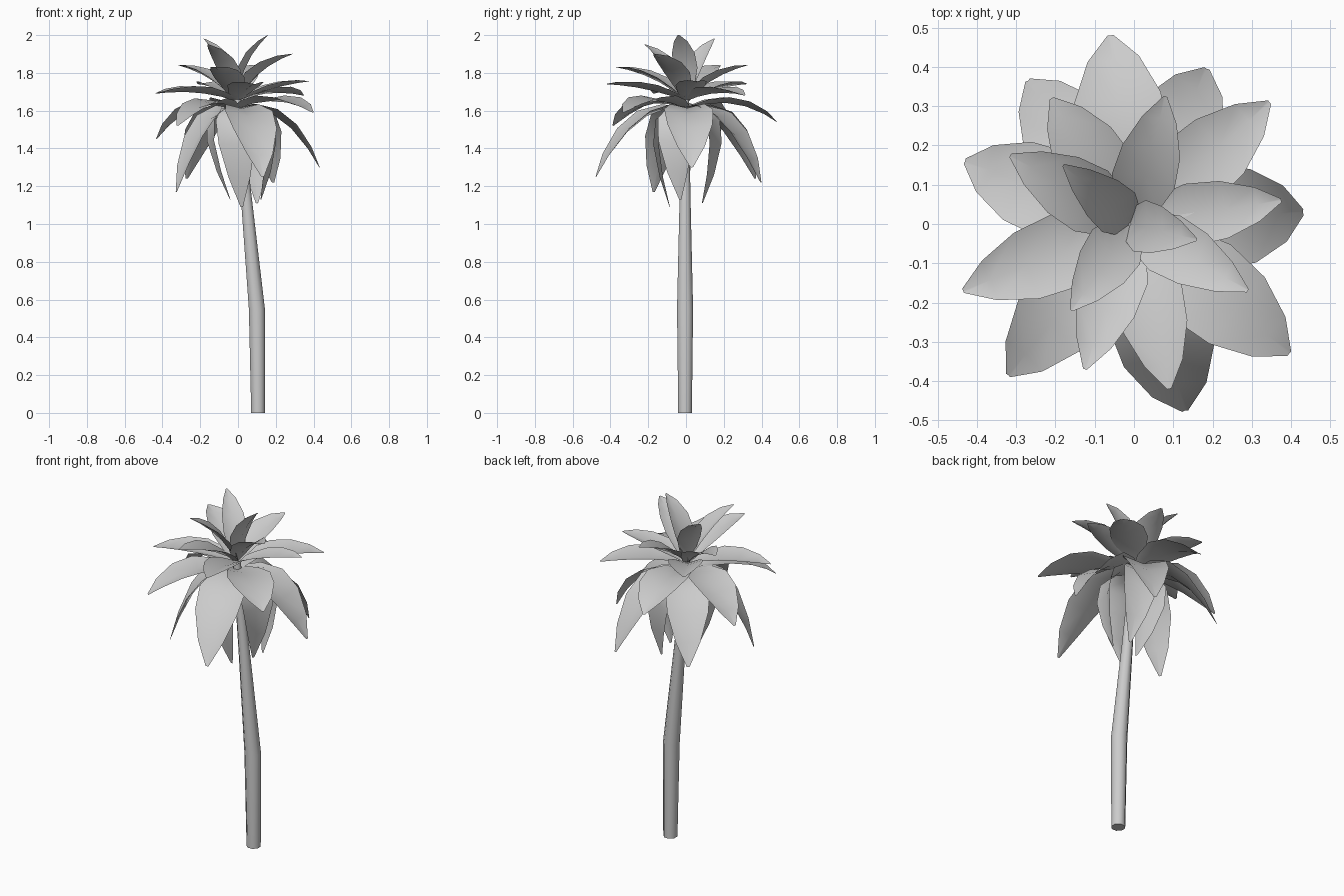
import bpy, bmesh, math
from mathutils import Vector

if "Cube" in bpy.data.objects:
    bpy.data.objects.remove(bpy.data.objects["Cube"])


def finish(bm, name):
    bmesh.ops.recalc_face_normals(bm, faces=bm.faces)
    me = bpy.data.meshes.new(name)
    bm.to_mesh(me)
    bm.free()
    for p in me.polygons:
        p.use_smooth = True
    ob = bpy.data.objects.new(name, me)
    bpy.context.collection.objects.link(ob)
    return ob


# Trunk: eight-sided tube that leans after a bend
def trunk():
    bm = bmesh.new()
    rings = []
    for x, z, r in [(0.106, 0, 0.039), (0.10, 0.55, 0.046), (0.043, 1.15, 0.031), (-0.005, 1.66, 0.022)]:
        rings.append([bm.verts.new((x + r * math.cos(a), -0.005 + r * math.sin(a), z))
                      for a in [math.tau * (i + 0.5) / 8 for i in range(8)]])
    for a, b in zip(rings, rings[1:]):
        for i in range(8):
            j = (i + 1) % 8
            bm.faces.new((a[i], a[j], b[j], b[i]))
    bm.faces.new(rings[0])
    bm.faces.new(rings[-1])
    ob = finish(bm, "trunk")
    bpy.context.view_layer.objects.active = ob
    ob.select_set(True)
    bpy.ops.object.shade_smooth_by_angle(angle=math.radians(50))


# Leaf: pointed blade, creased along an arched midrib from the crown to its tip
PROFILE = [(0, 0.25), (0.2, 0.7), (0.42, 1.0), (0.64, 0.92), (0.85, 0.55), (1, 0.06)]


def leaf(name, tip, half_width, reach, base_z, lift_z, facing=None, fold=0.35):
    tip = Vector(tip)
    out = Vector(facing or (tip.x, tip.y)).to_3d().normalized()
    p0 = Vector((-0.01, 0, base_z))
    p1 = out * reach
    p1.z = lift_z
    side = Vector((-out.y, out.x, 0))
    bm = bmesh.new()
    rows = []
    for u, w in PROFILE:
        p = p0 * (1 - u) ** 2 + p1 * 2 * u * (1 - u) + tip * u * u
        tangent = ((p1 - p0) * (1 - u) + (tip - p1) * u).normalized()
        normal = tangent.cross(side).normalized()
        h = w * half_width
        rows.append([bm.verts.new(p + side * s * h + normal * abs(s) * h * fold) for s in (-1, 0, 1)])
    for a, b in zip(rows, rows[1:]):
        for i in range(2):
            bm.faces.new((a[i], a[i + 1], b[i + 1], b[i]))
    finish(bm, name)


trunk()

# Upright and spreading leaves: tip x, y, z, half width, reach and height of the arch
upper = [
    (0.16, -0.04, 2.0, 0.067, 0.02, 1.87), (-0.18, 0.15, 1.98, 0.065, 0.05, 1.85),
    (-0.16, -0.22, 1.95, 0.075, 0.09, 1.84), (0.29, -0.17, 1.90, 0.08, 0.11, 1.83),
    (0.08, 0.325, 1.84, 0.082, 0.14, 1.79), (-0.315, 0.175, 1.84, 0.088, 0.15, 1.79),
    (-0.125, -0.37, 1.83, 0.085, 0.16, 1.79), (0.375, 0.06, 1.755, 0.08, 0.18, 1.73),
    (0.09, -0.42, 1.74, 0.09, 0.21, 1.73), (-0.435, -0.17, 1.69, 0.098, 0.22, 1.72),
    (-0.21, 0.32, 1.74, 0.095, 0.19, 1.73), (0.345, 0.31, 1.68, 0.10, 0.23, 1.72)]
for i, (x, y, z, w, reach, lift) in enumerate(upper):
    leaf(f"upper_leaf_{i + 1}", (x, y, z), w, reach, 1.65, lift)

# Arching leaves that droop at the tip
lower = [
    (-0.06, 0.48, 1.54, 0.12), (-0.43, 0.16, 1.45, 0.115), (0.395, -0.33, 1.59, 0.12),
    (-0.32, -0.385, 1.52, 0.11), (-0.27, 0.365, 1.24, 0.12), (0.185, 0.395, 1.22, 0.12),
    (0.13, -0.475, 1.25, 0.13), (0.43, 0.03, 1.30, 0.13), (-0.325, -0.17, 1.17, 0.115)]
for i, (x, y, z, w) in enumerate(lower):
    lift = 1.70 if z > 1.4 else 1.66
    leaf(f"drooping_leaf_{i + 1}", (x, y, z), w, math.hypot(x, y) * 0.54, 1.61, lift, fold=0.25)

# Old leaves hanging close to the trunk
hanging = [
    ((0.02, -0.085, 1.09), (-0.1, -1)), ((-0.04, -0.03, 1.13), (-1, -0.2)),
    ((0.10, 0.085, 1.11), (0.35, 1)), ((0.12, -0.03, 1.13), (1, -0.35))]
for i, (tip, facing) in enumerate(hanging):
    leaf(f"hanging_leaf_{i + 1}", tip, 0.105, 0.24, 1.60, 1.67, facing, fold=0.2)
